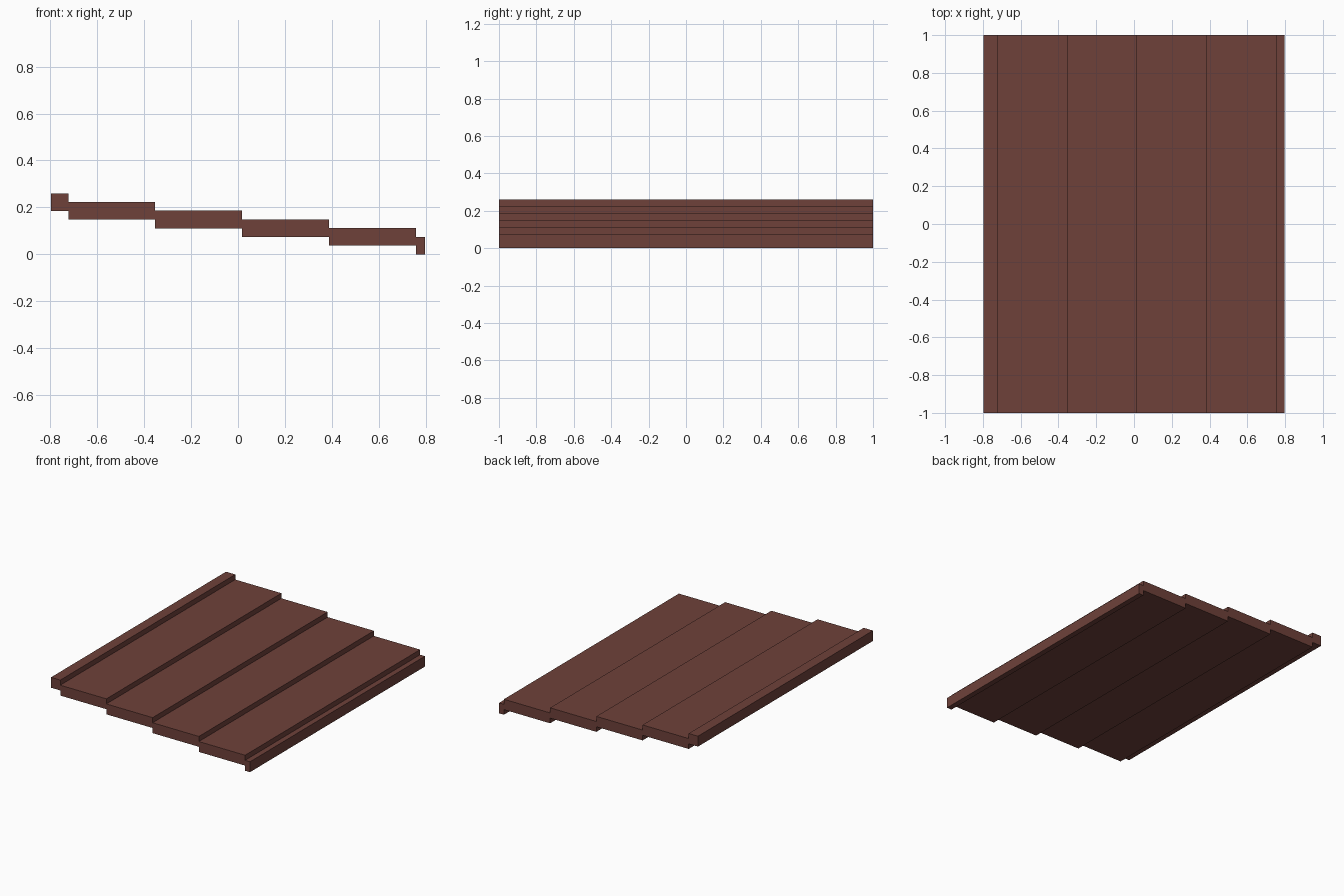
import bpy
import bmesh

if "Cube" in bpy.data.objects:
    bpy.data.objects.remove(bpy.data.objects["Cube"])

# Step edges from the high left side to the low right side
EDGES = [-0.796, -0.722, -0.353, 0.017, 0.387, 0.757, 0.796]
RISE = 0.037
THICK = 0.075
TOP = 0.26

wood = bpy.data.materials.new("reddish brown")
wood.diffuse_color = (0.156, 0.053, 0.042, 1.0)
wood.use_nodes = True
wood.node_tree.nodes["Principled BSDF"].inputs["Base Color"].default_value = wood.diffuse_color

# Stepped cross-section: top line left to right, then underside back
top = []
for i, (x0, x1) in enumerate(zip(EDGES, EDGES[1:])):
    z = TOP - RISE * i
    top += [(x0, z), (x1, z)]
bottom = [(x, z - THICK) for x, z in reversed(top)]
profile = top + bottom

# Extrude the cross-section along y into the roof panel
bm = bmesh.new()
face = bm.faces.new([bm.verts.new((x, -1, z)) for x, z in profile])
result = bmesh.ops.extrude_face_region(bm, geom=[face])
verts = [v for v in result["geom"] if isinstance(v, bmesh.types.BMVert)]
bmesh.ops.translate(bm, verts=verts, vec=(0, 2, 0))
bmesh.ops.recalc_face_normals(bm, faces=bm.faces)

mesh = bpy.data.meshes.new("stepped_roof_panel")
bm.to_mesh(mesh)
bm.free()
mesh.materials.append(wood)
panel = bpy.data.objects.new("stepped_roof_panel", mesh)
bpy.context.collection.objects.link(panel)
